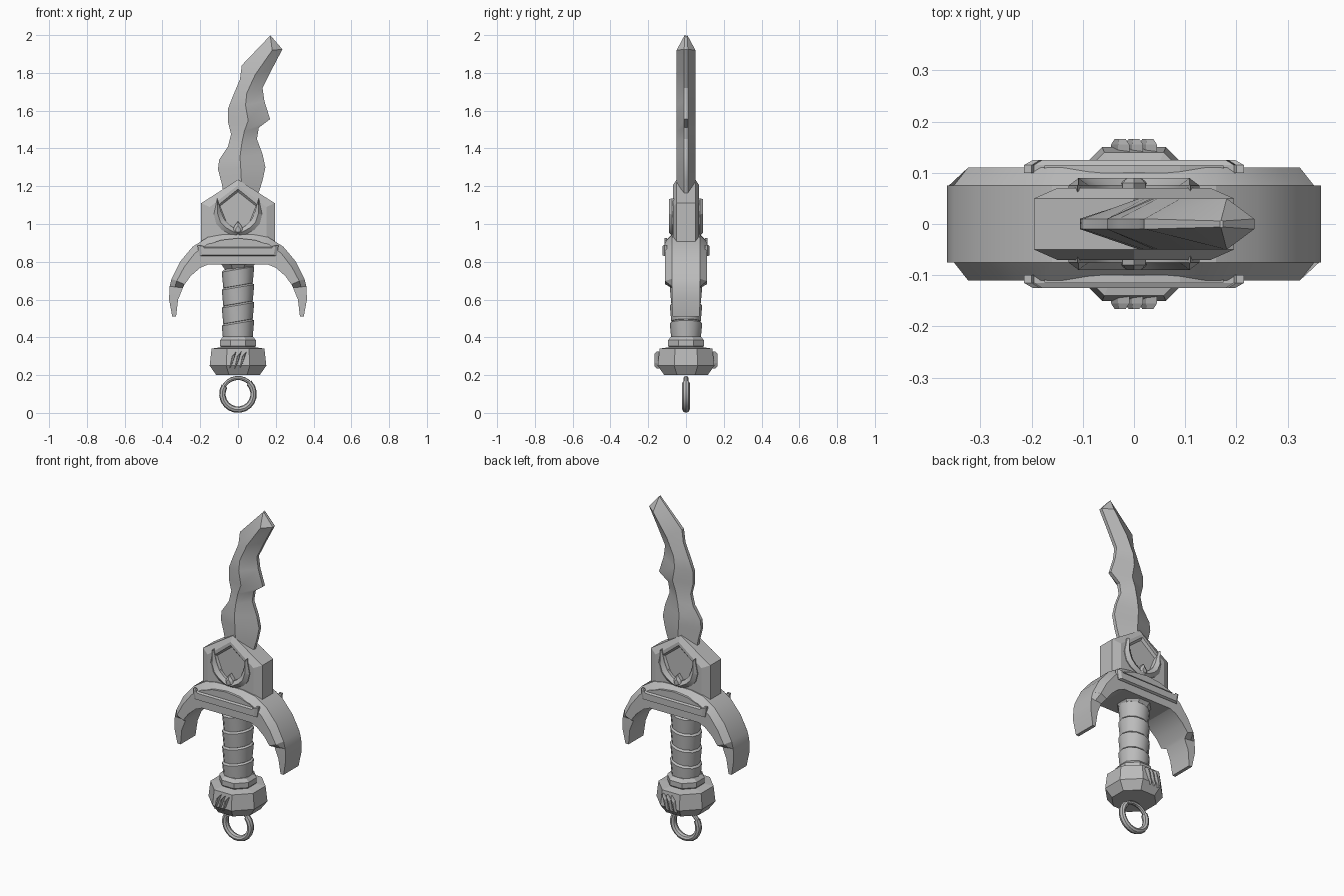
import bpy, bmesh, math

if "Cube" in bpy.data.objects:
    bpy.data.objects.remove(bpy.data.objects["Cube"])

steel = bpy.data.materials.new("grey_steel")
steel.diffuse_color = (0.5, 0.5, 0.5, 1)
steel.use_nodes = True
steel.node_tree.nodes["Principled BSDF"].inputs["Base Color"].default_value = steel.diffuse_color


def make(name, lofts, smooth=None):
    """Each loft is a list of rings with equal point counts, capped at both ends."""
    bm = bmesh.new()
    for rings in lofts:
        loops = [[bm.verts.new(p) for p in r] for r in rings]
        n = len(loops[0])
        for a, b in zip(loops, loops[1:]):
            for i in range(n):
                j = (i + 1) % n
                bm.faces.new((a[i], a[j], b[j], b[i]))
        bm.faces.new(loops[0][::-1])
        bm.faces.new(loops[-1])
    bmesh.ops.remove_doubles(bm, verts=bm.verts, dist=1e-5)
    bmesh.ops.recalc_face_normals(bm, faces=bm.faces)
    me = bpy.data.meshes.new(name)
    bm.to_mesh(me)
    bm.free()
    me.materials.append(steel)
    ob = bpy.data.objects.new(name, me)
    bpy.context.collection.objects.link(ob)
    if smooth:
        bpy.ops.object.select_all(action='DESELECT')
        ob.select_set(True)
        bpy.context.view_layer.objects.active = ob
        bpy.ops.object.shade_smooth_by_angle(angle=math.radians(smooth))
    return ob


def flat(pts, y):
    return [(x, y, z) for x, z in pts]


def turned(profile, n, start=0.0, slope=0.0):
    """Rings of n sides from (radius, z) pairs, tilted sideways by slope."""
    angs = [start + math.tau * i / n for i in range(n)]
    return [[(r * math.cos(a), r * math.sin(a), z + slope * r * math.cos(a))
             for a in angs] for r, z in profile]


def both_sides(name, layers):
    """Stacked outlines (points, y) repeated on the front and the back."""
    return make(name, [[flat(p, s * y) for p, y in layers] for s in (-1, 1)])


# Wavy blade: left edge, right edge, with a raised ridge between them
left = [(-.075, 1.15), (-.085, 1.21), (-.106, 1.29), (-.10, 1.34), (-.053, 1.41),
        (-.037, 1.475), (-.053, 1.54), (-.053, 1.61), (-.03, 1.67), (.01, 1.765), (.02, 1.84)]
right = [(.105, 1.15), (.13, 1.23), (.145, 1.30), (.13, 1.37), (.10, 1.45),
         (.11, 1.51), (.17, 1.555), (.14, 1.65), (.13, 1.72), (.18, 1.82), (.235, 1.925)]
rings = []
for i, ((lx, lz), (rx, rz)) in enumerate(zip(left, right)):
    t = 0.75 if i == len(left) - 1 else 0.48
    mx, mz = lx + (rx - lx) * t, lz + (rz - lz) * t
    if i == len(left) - 1:
        mz = 1.92
    rings.append([(lx, -.01, lz), (mx, -.05, mz), (rx, -.01, rz),
                  (rx, .01, rz), (mx, .05, mz), (lx, .01, lz)])
rings.append([(.168, -.006, 1.995), (.17, -.007, 2.0), (.174, -.006, 1.995),
              (.174, .006, 1.995), (.17, .007, 2.0), (.168, .006, 1.995)])
make("blade", [rings], 25)

# Pentagonal blade housing with chamfered rim and sunken shield
outer = [(.195, .83), (.195, 1.11), (0, 1.235), (-.195, 1.11), (-.195, .83)]
inner = [(.15, .83), (.15, 1.09), (0, 1.205), (-.15, 1.09), (-.15, .83)]
shield = [(.05, .96), (.105, 1.10), (0, 1.185), (-.105, 1.10), (-.05, .96)]
floor = [(.045, .97), (.095, 1.095), (0, 1.17), (-.095, 1.095), (-.045, .97)]
half = [(floor, .058), (shield, .07), (inner, .07), (outer, .05)]
make("blade_housing", [[flat(p, -y) for p, y in half] + [flat(p, y) for p, y in half[::-1]]])

# Pair of ridged horns on each face of the housing
horn = [((-.11, 1.135), (-.108, 1.13)), ((-.128, 1.05), (-.088, 1.06)),
        ((-.115, 1.0), (-.07, 1.02)), ((-.085, .968), (-.045, .995)),
        ((-.04, .945), (-.015, .975)), ((-.005, .94), (-.004, .965))]
lofts = []
for s in (-1, 1):
    for m in (-1, 1):
        lofts.append([[(m * o[0], s * .055, o[1]), (m * o[0], s * .075, o[1]),
                       (m * (o[0] + q[0]) / 2, s * .09, (o[1] + q[1]) / 2),
                       (m * q[0], s * .075, q[1]), (m * q[0], s * .055, q[1])]
                      for o, q in horn])
make("horns", lofts, 25)

# Small drop between the horns
drop = [(0, 1.015), (-.022, .985), (-.026, .965), (-.014, .947),
        (.014, .947), (.026, .965), (.022, .985)]
both_sides("drop", [(drop, .055), (drop, .08),
                    ([(x * .5, .968 + (z - .968) * .5) for x, z in drop], .09)])

# Arched guard with chamfered outer edge and thinner claw tips
arch = [((0, .785), (0, .945), .11), ((.09, .785), (.09, .943), .11),
        ((.16, .785), (.16, .93), .11), ((.20, .768), (.24, .88), .11),
        ((.25, .725), (.307, .80), .11), ((.283, .68), (.352, .71), .11),
        ((.292, .662), (.362, .67), .075), ((.317, .60), (.365, .60), .075),
        ((.328, .51), (.348, .51), .07)]
arch = [((-a[0], a[1]), (-b[0], b[1]), d) for a, b, d in arch[:0:-1]] + arch
rings = []
for (ix, iz), (ox, oz), d in arch:
    t = min(.4, .036 / math.hypot(ox - ix, oz - iz))
    mx, mz = ox + (ix - ox) * t, oz + (iz - oz) * t
    e = min(d, .075)
    rings.append([(ix, -d, iz), (mx, -d, mz), (ox, -e, oz),
                  (ox, e, oz), (mx, d, mz), (ix, d, iz)])
make("guard", [rings], 20)

# Cross bar and low gable panel on the guard
bar = [(-.205, .83), (.205, .83), (.215, .89), (.20, .89), (.195, .878),
       (-.195, .878), (-.20, .89), (-.215, .89)]
bar_top = [(x * .92, .855 + (z - .855) * .8) for x, z in bar]
both_sides("guard_bar", [(bar, .10), (bar, .115), (bar_top, .125)])
gable = [(-.175, .885), (.175, .885), (.09, .915), (0, .925), (-.09, .915)]
both_sides("guard_panel", [(gable, .10), (gable, .114)])

# Collar under the guard
make("collar", [turned([(.055, .735), (.095, .785), (.095, .80)], 8, math.pi / 8)])

# Grip core and tilted wrapped bands
make("grip_core", [turned([(.066, .36), (.066, .78)], 12)], 35)
make("grip_wraps", [turned([(.068, z - .006), (.078, z), (.086, z + .085), (.072, z + .096)],
                           12, 0, .17) for z in (.39, .485, .58, .675)], 35)

# Ring above the pommel
k = 1 / math.cos(math.pi / 8)
make("grip_ring", [turned([(r * k, z) for r, z in
                           ((.08, .335), (.095, .355), (.095, .385), (.078, .405))],
                          8, math.pi / 8)])

# Octagonal pommel
make("pommel", [turned([(r * k, z) for r, z in
                        ((.115, .20), (.15, .25), (.14, .34), (.09, .348))],
                       8, math.pi / 8)])

# Three raised slashes on the front and back of the pommel
lofts = []
for s in (-1, 1):
    for c in (-.027, 0, .027):
        mark = [(c - .018, .235), (c - .002, .262), (c + .018, .325), (c - .004, .30)]
        core = [(c + (x - c) * .6, .28 + (z - .28) * .75) for x, z in mark]
        lofts.append([flat(mark, s * .135), flat(mark, s * .155), flat(core, s * .166)])
make("pommel_slashes", lofts)


# Hanging ring: heavy open arc closed by a thinner link
def arc(a0, a1, n, big, w, t):
    rings = []
    for i in range(n + 1):
        a = math.radians(a0 + (a1 - a0) * i / n)
        rings.append([((big + w * math.cos(b)) * math.cos(a), t * math.sin(b),
                       .10 + (big + w * math.cos(b)) * math.sin(a))
                      for b in [math.tau * j / 8 for j in range(8)]])
    return rings


make("hanging_ring", [arc(150, 405, 14, .083, .017, .02)], 35)
make("ring_link", [arc(35, 160, 8, .085, .011, .013)], 35)
